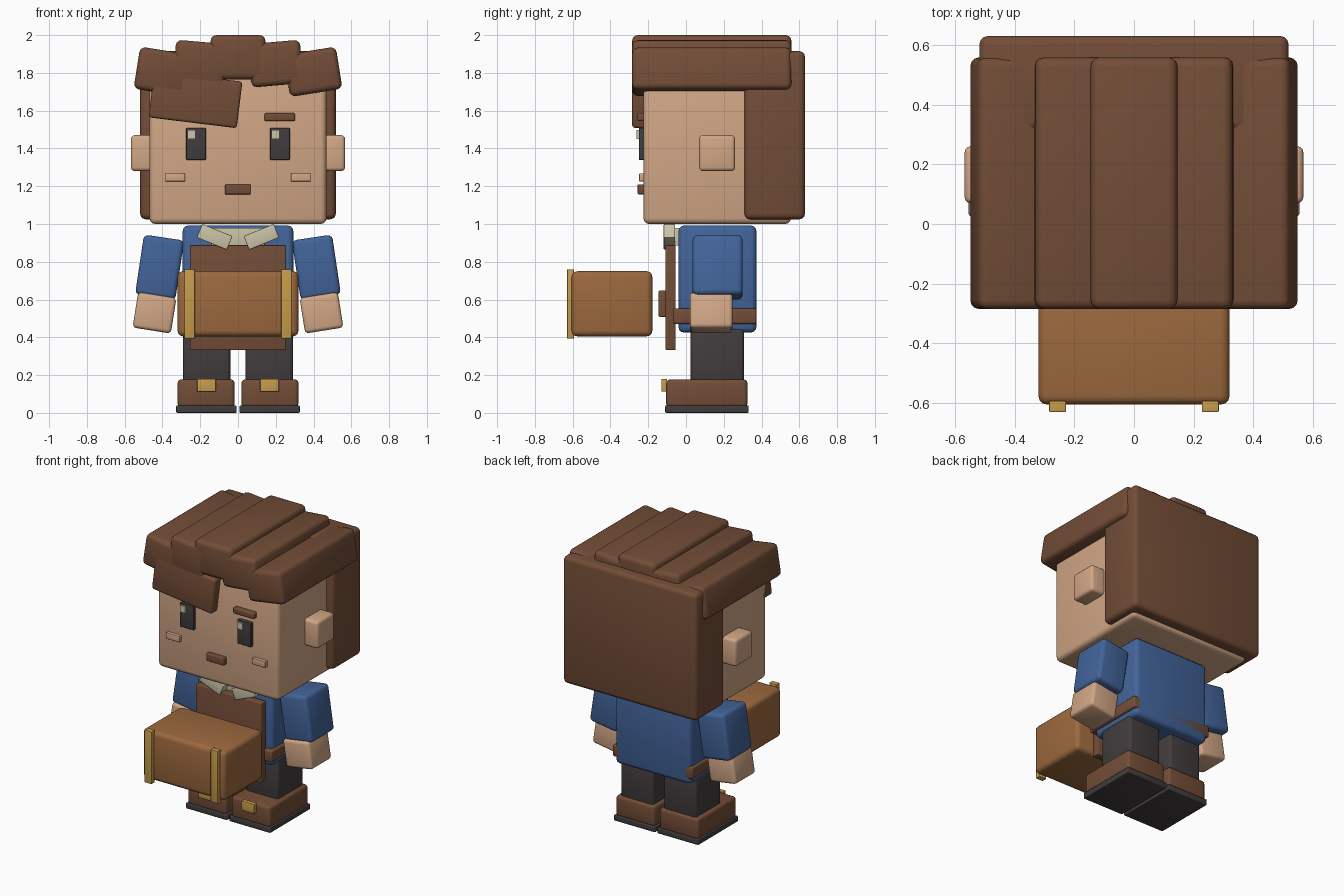
import bpy, bmesh, math
from mathutils import Matrix, Vector

if "Cube" in bpy.data.objects:
    bpy.data.objects.remove(bpy.data.objects["Cube"])


def material(name, rgb):
    m = bpy.data.materials.new(name)
    lin = [((c / 255 + 0.055) / 1.055) ** 2.4 for c in rgb]
    m.diffuse_color = (*lin, 1)
    m.use_nodes = True
    m.node_tree.nodes["Principled BSDF"].inputs["Base Color"].default_value = m.diffuse_color
    return m


SKIN = material("skin", (210, 167, 134))
BROWN = material("dark brown", (115, 77, 55))
BLUE = material("blue cloth", (66, 100, 154))
CRATE = material("tan leather", (156, 105, 62))
GOLD = material("brass", (198, 156, 76))
CREAM = material("cream", (204, 196, 168))
DARK = material("charcoal", (66, 60, 61))


def box(name, mat, x, y, z, bevel=0.0, tilt=0.0):
    """Rounded box from (min, max) ranges, tilted in the front plane (degrees)."""
    ranges = (x, y, z)
    size = [b - a for a, b in ranges]
    centre = Vector([(a + b) / 2 for a, b in ranges])
    bm = bmesh.new()
    bmesh.ops.create_cube(bm, size=1, matrix=Matrix.Diagonal((*size, 1)))
    if bevel:
        bmesh.ops.bevel(bm, geom=bm.edges[:], offset=bevel, segments=3,
                        profile=0.5, affect='EDGES')
    mesh = bpy.data.meshes.new(name)
    bm.to_mesh(mesh)
    bm.free()
    mesh.materials.append(mat)
    ob = bpy.data.objects.new(name, mesh)
    ob.location = centre
    ob.rotation_euler.y = -math.radians(tilt)
    bpy.context.collection.objects.link(ob)
    if bevel:
        bpy.ops.object.select_all(action='DESELECT')
        ob.select_set(True)
        bpy.context.view_layer.objects.active = ob
        bpy.ops.object.shade_smooth_by_angle(angle=math.radians(40))
    return ob


def pair(name, mat, x, y, z, bevel=0.0, tilt=0.0):
    """The same box on both sides of the body."""
    box(name + "_left", mat, x, y, z, bevel, tilt)
    box(name + "_right", mat, (-x[1], -x[0]), y, z, bevel, -tilt)


def span(c, s):
    return (c - s / 2, c + s / 2)


# Head and ears
box("head", SKIN, (-0.468, 0.468), (-0.225, 0.555), (1.0, 1.83), 0.03)
pair("ear", SKIN, (0.42, 0.567), (0.07, 0.26), (1.28, 1.47), 0.02)

# Hair: back block, overlapping top slabs and a fringe
box("hair_back", BROWN, (-0.518, 0.518), (0.31, 0.63), (1.025, 1.915), 0.03)
HAIR_Y = (-0.285, 0.558)
box("hair_top", BROWN, (-0.145, 0.145), HAIR_Y, (1.765, 2.0), 0.03)
pair("hair_slab", BROWN, span(0.2, 0.275), HAIR_Y, span(1.849, 0.23), 0.03, 5)
pair("hair_side", BROWN, span(0.397, 0.28), HAIR_Y, span(1.806, 0.225), 0.03, 9)
box("fringe", BROWN, span(-0.225, 0.47), (-0.285, -0.19), span(1.659, 0.248),
    0.015, -7)

# Face
pair("eye", DARK, (0.17, 0.274), (-0.25, -0.2), (1.34, 1.508), 0.003)
for side, cx in (("left", 0.198), ("right", -0.246)):
    box("eye_glint_" + side, CREAM, span(cx, 0.042), (-0.262, -0.24), (1.45, 1.497))
pair("eyebrow", BROWN, (0.14, 0.302), (-0.258, -0.21), (1.545, 1.587), 0.008)
pair("cheek", SKIN, (0.28, 0.385), (-0.248, -0.21), (1.225, 1.268), 0.004)
box("mouth", BROWN, (-0.069, 0.067), (-0.256, -0.21), (1.157, 1.21), 0.006)

# Torso, belt, apron and collar
box("torso", BLUE, (-0.293, 0.293), (-0.04, 0.373), (0.425, 0.992), 0.03)
box("belt", BROWN, (-0.31, 0.31), (-0.07, 0.373), (0.47, 0.553), 0.012)
box("apron", BROWN, (-0.254, 0.254), (-0.108, -0.055), (0.332, 0.888), 0.006)
box("apron_pocket", BROWN, (-0.15, 0.15), (-0.145, -0.1), (0.508, 0.648), 0.008)
box("collar_band", CREAM, (-0.14, 0.14), (-0.062, 0.1), (0.885, 0.98), 0.005)
pair("collar_flap", CREAM, span(0.124, 0.172), (-0.118, -0.058),
     span(0.932, 0.078), 0.004, 22)

# Arms and hands
pair("sleeve", BLUE, span(0.415, 0.215), (0.035, 0.3), span(0.77, 0.32), 0.025, 8.5)
pair("hand", SKIN, span(0.442, 0.205), (0.02, 0.247), span(0.53, 0.19), 0.02, 9)

# Legs and shoes
pair("leg", DARK, (0.04, 0.292), (0.025, 0.308), (0.15, 0.45), 0.02)
pair("shoe", BROWN, (0.018, 0.32), (-0.105, 0.325), (0.03, 0.177), 0.02)
pair("sole", DARK, (0.008, 0.327), (-0.11, 0.332), (0.0, 0.04), 0.006)
pair("shoe_buckle", GOLD, (0.117, 0.217), (-0.13, -0.1), (0.113, 0.18), 0.004)

# Carried case with brass straps
box("case", CRATE, (-0.32, 0.32), (-0.605, -0.178), (0.405, 0.75), 0.03)
pair("case_strap", GOLD, (0.228, 0.284), (-0.63, -0.593), (0.393, 0.76), 0.004)
